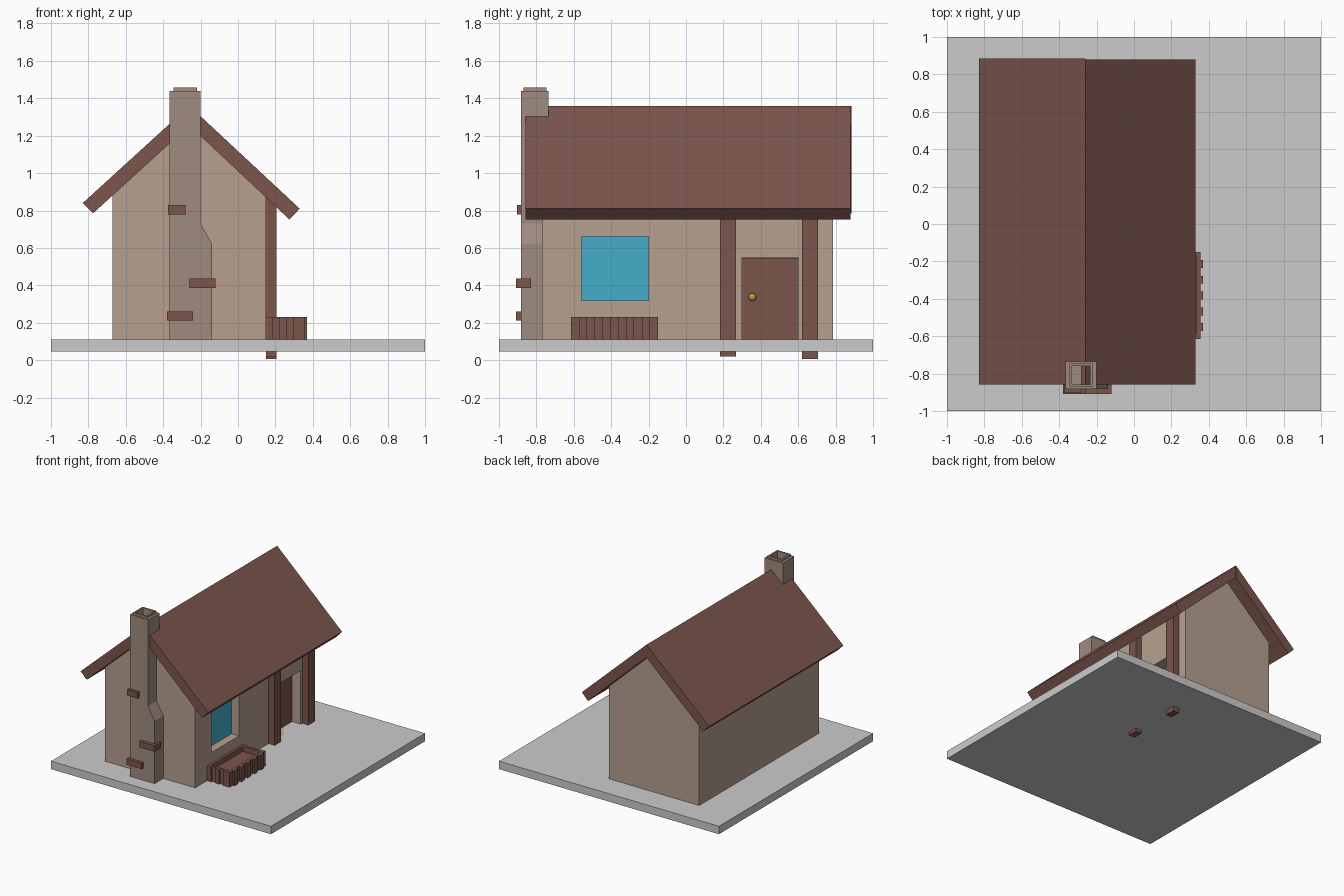
import bpy, bmesh

if "Cube" in bpy.data.objects:
    bpy.data.objects.remove(bpy.data.objects["Cube"])


def material(name, rgb):
    m = bpy.data.materials.new(name)
    m.diffuse_color = (*rgb, 1)
    m.use_nodes = True
    m.node_tree.nodes["Principled BSDF"].inputs["Base Color"].default_value = m.diffuse_color
    return m


PLASTER = material("plaster", (0.47, 0.35, 0.28))
STONE = material("stone", (0.35, 0.26, 0.21))
WOOD = material("wood", (0.20, 0.092, 0.074))
GLASS = material("glass", (0.06, 0.42, 0.60))
BRASS = material("brass", (0.50, 0.33, 0.05))


def prism(name, profile, y0, y1, mat=None):
    """Extrude an (x, z) outline from y0 to y1."""
    bm = bmesh.new()
    face = bm.faces.new([bm.verts.new((x, y0, z)) for x, z in profile])
    ext = bmesh.ops.extrude_face_region(bm, geom=[face])
    verts = [v for v in ext["geom"] if isinstance(v, bmesh.types.BMVert)]
    bmesh.ops.translate(bm, verts=verts, vec=(0, y1 - y0, 0))
    bmesh.ops.recalc_face_normals(bm, faces=bm.faces)
    mesh = bpy.data.meshes.new(name)
    bm.to_mesh(mesh)
    bm.free()
    ob = bpy.data.objects.new(name, mesh)
    bpy.context.collection.objects.link(ob)
    if mat:
        mesh.materials.append(mat)
    return ob


def box(name, x0, x1, y0, y1, z0, z1, mat=None):
    return prism(name, [(x0, z0), (x1, z0), (x1, z1), (x0, z1)], y0, y1, mat)


def cut(ob, *bounds):
    """Subtract a box from an object."""
    cutter = box("cutter", *bounds)
    cutter.hide_render = True
    mod = ob.modifiers.new("cut", 'BOOLEAN')
    mod.operation, mod.solver, mod.object = 'DIFFERENCE', 'EXACT', cutter
    bpy.context.view_layer.objects.active = ob
    bpy.ops.object.modifier_apply(modifier=mod.name)
    bpy.data.objects.remove(cutter)


# Ground slab
box("base_slab", -1, 1, -1, 1, 0.045, 0.11)

# Gabled house body with window and door recesses
walls = prism("walls", [(-0.67, 0.10), (0.15, 0.10), (0.15, 0.88),
                        (-0.26, 1.26), (-0.67, 0.89)], -0.77, 0.785, PLASTER)
cut(walls, 0.08, 0.3, -0.56, -0.20, 0.32, 0.66)
cut(walls, 0.06, 0.3, 0.30, 0.60, 0.11, 0.55)

# Window pane, door and knob
box("window_pane", 0.06, 0.083, -0.56, -0.20, 0.32, 0.66, GLASS)
box("door", 0.04, 0.07, 0.30, 0.60, 0.11, 0.545, WOOD)
bpy.ops.mesh.primitive_uv_sphere_add(segments=16, ring_count=10, radius=0.021,
                                     location=(0.085, 0.355, 0.337))
knob = bpy.context.object
knob.name = "door_knob"
knob.data.materials.append(BRASS)
bpy.ops.object.shade_smooth_by_angle()

# Roof slopes
prism("roof_left", [(-0.26, 1.36), (-0.83, 0.84), (-0.775, 0.785),
                    (-0.26, 1.255)], -0.858, 0.885, WOOD)
prism("roof_right", [(-0.26, 1.36), (0.33, 0.81), (0.275, 0.752),
                     (-0.26, 1.255)], -0.858, 0.88, WOOD)

# Porch posts, cut to the roof slope and passing through the slab
for name, y0, y1, z0 in (("porch_post_near", 0.183, 0.268, 0.02),
                         ("porch_post_far", 0.62, 0.705, 0.005)):
    prism(name, [(0.15, z0), (0.205, z0), (0.205, 0.83), (0.15, 0.88)],
          y0, y1, WOOD)

# Stepped chimney with hollow rim
chimney = prism("chimney", [(-0.365, 0.10), (-0.14, 0.10), (-0.14, 0.625),
                            (-0.20, 0.73), (-0.20, 1.44), (-0.365, 1.44)],
                -0.882, -0.735, STONE)
cut(chimney, -0.332, -0.232, -0.858, -0.758, 1.34, 1.6)
rim = box("chimney_rim", -0.345, -0.22, -0.87, -0.746, 1.435, 1.457, STONE)
cut(rim, -0.332, -0.232, -0.858, -0.758, 1.34, 1.6)

# Accent bricks on the chimney
box("brick_top", -0.375, -0.28, -0.903, -0.84, 0.78, 0.83, WOOD)
box("brick_middle", -0.26, -0.12, -0.91, -0.83, 0.387, 0.436, WOOD)
box("brick_bottom", -0.38, -0.24, -0.908, -0.85, 0.212, 0.26, WOOD)

# Planter: soil board, then alternating slats on three sides
PY0, PY1 = -0.615, -0.15
box("planter_bed", 0.15, 0.345, PY0 + 0.02, PY1 - 0.02, 0.11, 0.19, WOOD)
n = 11
step = (PY1 - PY0) / n
for i in range(n):
    out = 0.37 if i % 2 else 0.355
    box("planter_front_slat", 0.333, out, PY0 + i * step,
        PY0 + (i + 1) * step, 0.11, 0.232, WOOD)
n = 5
step = (0.333 - 0.15) / n
for i in range(n):
    inset = 0.012 * (i % 2)
    x0, x1 = 0.15 + i * step, 0.15 + (i + 1) * step
    box("planter_side_slat", x0, x1, PY0 + inset, PY0 + 0.03, 0.11, 0.232, WOOD)
    box("planter_side_slat", x0, x1, PY1 - 0.03, PY1 - inset, 0.11, 0.232, WOOD)
box("planter_back", 0.15, 0.17, PY0 + 0.03, PY1 - 0.03, 0.11, 0.232, WOOD)
